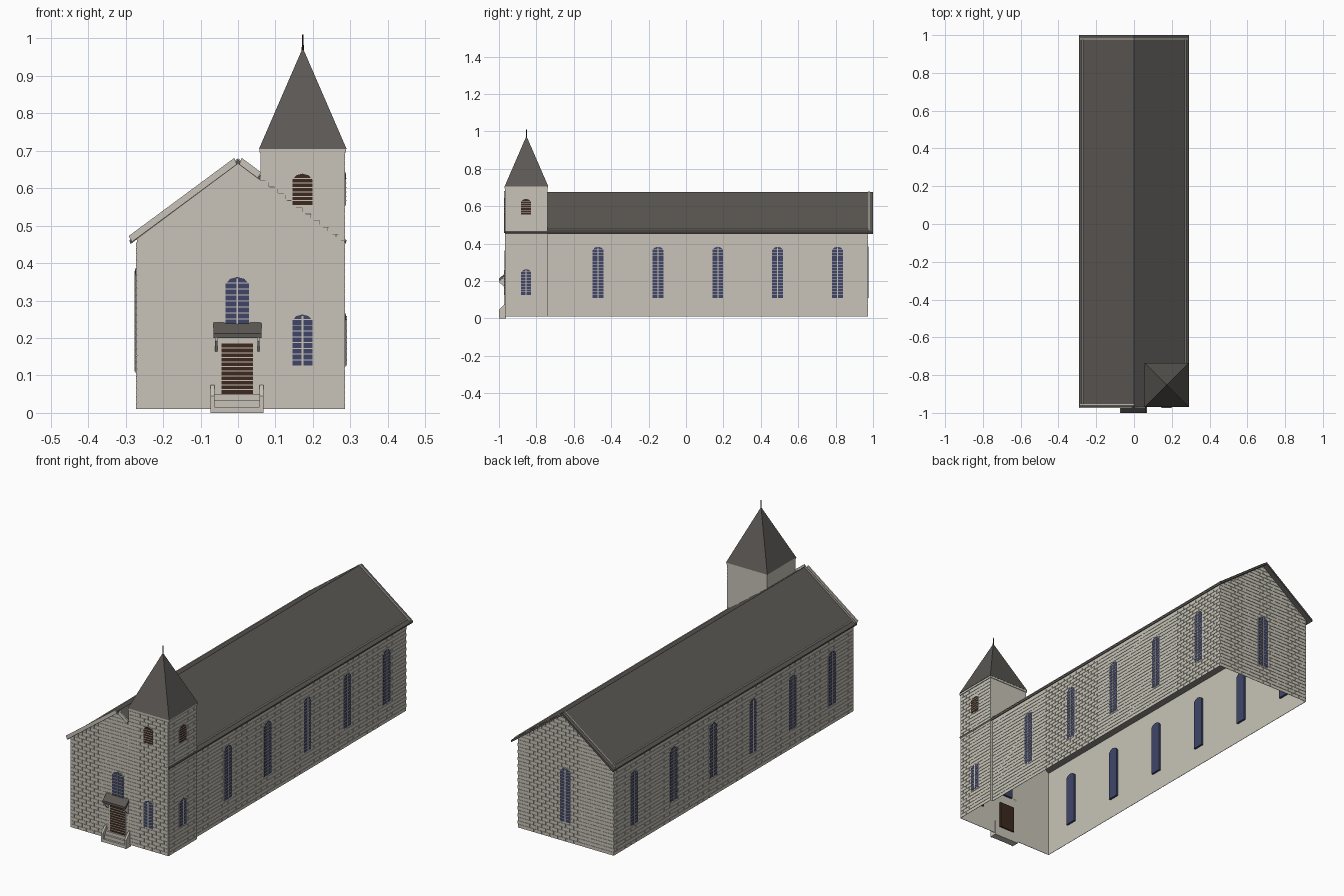
import bpy, bmesh
from mathutils import Vector

cube = bpy.data.objects.get("Cube")
if cube:
    bpy.data.objects.remove(cube, do_unlink=True)


def material(name, rgb):
    m = bpy.data.materials.new(name)
    m.use_nodes = True
    col = (*rgb, 1)
    m.diffuse_color = col
    bsdf = m.node_tree.nodes["Principled BSDF"]
    bsdf.inputs["Base Color"].default_value = col
    bsdf.inputs["Roughness"].default_value = 0.9
    return m


STONE = material("pale stone", (0.58, 0.55, 0.48))
SLATE = material("dark slate", (0.105, 0.097, 0.088))
GLASS = material("blue glass", (0.05, 0.06, 0.14))
WOOD = material("brown wood", (0.045, 0.022, 0.013))

# Wall frames: normal axis, position, outward sign
FRONT, BACK = ("y", -0.965, -1), ("y", 0.97, 1)
LEFT, RIGHT = ("x", 0.27, 1), ("x", -0.27, -1)
TOWER_FRONT, TOWER_SIDE = ("y", -0.967, -1), ("x", 0.284, 1)
ALONG_X, ALONG_Y = ("x", 0, 1), ("y", 0, 1)
RIDGE, SLOPE, BASE = 0.665, 0.74, 0.01


def point(wall, u, z, d):
    axis, pos, sign = wall
    n = pos + sign * d
    return (n, u, z) if axis == "x" else (u, n, z)


def slab(bm, wall, poly, d0, d1):
    """Extrude an outline (u, z) along the wall normal."""
    a = [bm.verts.new(point(wall, u, z, d0)) for u, z in poly]
    b = [bm.verts.new(point(wall, u, z, d1)) for u, z in poly]
    bm.faces.new(a)
    bm.faces.new(b[::-1])
    for i in range(len(a)):
        j = (i + 1) % len(a)
        bm.faces.new((a[i], b[i], b[j], a[j]))


def rect(u0, u1, z0, z1):
    return [(u0, z0), (u1, z0), (u1, z1), (u0, z1)]


def finish(name, bm, mat, recalc=True):
    if recalc:
        bmesh.ops.recalc_face_normals(bm, faces=bm.faces)
    me = bpy.data.meshes.new(name)
    bm.to_mesh(me)
    bm.free()
    me.materials.append(mat)
    ob = bpy.data.objects.new(name, me)
    bpy.context.collection.objects.link(ob)
    return ob


def solid(name, mat, *slabs):
    bm = bmesh.new()
    for s in slabs:
        slab(bm, *s)
    return finish(name, bm, mat)


def sheet(name, wall, poly):
    bm = bmesh.new()
    bm.faces.new([bm.verts.new(point(wall, u, z, 0)) for u, z in poly])
    return finish(name, bm, STONE, False)


def bricks(name, wall, u0, u1, z1, gable=False):
    """Staggered raised courses, trimmed to the roof slope on gables."""
    bm = bmesh.new()
    h, w, gap = 0.018, 0.045, 0.0015
    row, z = 0, BASE
    while z < z1 - gap:
        u = u0 - (w / 2 if row % 2 else 0)
        while u < u1 - gap:
            a, b = max(u, u0), min(u + w - gap, u1)
            if b > a:
                slab(bm, wall, rect(a, b, z, min(z + h - gap, z1)), 0, 0.002)
            u += w
        z += h
        row += 1
    if gable:
        for side in (-1, 1):
            bmesh.ops.bisect_plane(
                bm, geom=bm.verts[:] + bm.edges[:] + bm.faces[:],
                plane_co=(0, 0, RIDGE), plane_no=Vector((side * SLOPE, 0, 1)).normalized(),
                clear_outer=True)
    return finish(name, bm, STONE)


# Walls
eave = RIDGE - SLOPE * 0.27
gable = [(-0.27, BASE), (0.27, BASE), (0.27, eave), (0, RIDGE), (-0.27, eave)]
sheet("front_wall", FRONT, gable)
sheet("back_wall", BACK, gable)
sheet("right_wall", RIGHT, rect(-0.965, 0.97, BASE, eave))
sheet("left_wall", LEFT, rect(-0.74, 0.97, BASE, eave))
bricks("front_bricks", FRONT, -0.27, 0.06, RIDGE, True)
bricks("back_bricks", BACK, -0.27, 0.27, RIDGE, True)
bricks("right_bricks", RIGHT, -0.965, 0.97, 0.455)
bricks("left_bricks", LEFT, -0.74, 0.97, 0.455)

# Tower: inner sides start under the roof
sheet("tower_front", TOWER_FRONT, rect(0.06, 0.284, BASE, 0.705))
sheet("tower_side", TOWER_SIDE, rect(-0.967, -0.74, BASE, 0.705))
sheet("tower_back", ("y", -0.74, 1), rect(0.06, 0.284, 0.44, 0.705))
sheet("tower_inner_side", ("x", 0.06, -1), rect(-0.967, -0.74, 0.6, 0.705))
sheet("tower_return", ("y", -0.74, 1), rect(0.27, 0.284, BASE, 0.44))
bricks("tower_front_bricks", TOWER_FRONT, 0.06, 0.284, 0.695)
bricks("tower_side_bricks", TOWER_SIDE, -0.967, -0.74, 0.695)
solid("tower_cornice", STONE, (ALONG_Y, rect(0.058, 0.288, 0.695, 0.705), -0.97, -0.737))

# Spire
bm = bmesh.new()
bmesh.ops.create_cone(bm, cap_ends=True, segments=4, radius1=0.117 * 2 ** 0.5, radius2=0, depth=0.27)
spire = finish("spire_roof", bm, SLATE)
spire.location = (0.173, -0.853, 0.84)
spire.rotation_euler.z = 0.7853982
bm = bmesh.new()
bmesh.ops.create_cone(bm, cap_ends=True, segments=8, radius1=0.003, radius2=0.002, depth=0.045)
finish("spire_rod", bm, WOOD).location = (0.173, -0.853, 0.988)

# Main roof with its pale edge strips
for label, s in (("right", -1), ("left", 1)):
    roof = [(0, RIDGE), (0, 0.676), (s * 0.29, 0.461), (s * 0.287, 0.451)]
    solid(label + "_roof", SLATE, (ALONG_Y, roof, -0.968, 1.0))
    end = 0.29 if s < 0 else 0.06
    board = [(s * 0.003, 0.664), (s * 0.01, 0.681), (s * (end + 0.002), 0.681 - SLOPE * (end - 0.008)),
             (s * (end - 0.007), 0.664 - SLOPE * (end - 0.01))]
    solid(label + "_rake_board", STONE, (ALONG_Y, board, -0.974, -0.967))
    strip = [(0, 0.674), (0, 0.680), (s * 0.285, 0.469), (s * 0.285, 0.463)]
    solid(label + "_rake_strips", STONE, (ALONG_Y, strip, 0.977, 0.982),
          *([(ALONG_Y, strip, -0.959, -0.954)] if s < 0 else []))
    x0, x1 = sorted((s * 0.27, s * 0.275))
    solid(label + "_eave_strip", STONE,
          (ALONG_Y, rect(x0, x1, 0.468, 0.478), -0.954 if s < 0 else -0.737, 0.977))


def arch(u, w, z0, z1):
    h = w / 2
    return [(u - h, z0), (u + h, z0), (u + h, z1 - 0.3 * w), (u + 0.6 * h, z1 - 0.08 * w),
            (u, z1), (u - 0.6 * h, z1 - 0.08 * w), (u - h, z1 - 0.3 * w)]


def window(name, wall, u, w, z0, z1, mat=GLASS, arched=True):
    """Pane through the wall with a pale frame, mullion and bars."""
    outline = arch(u, w, z0, z1) if arched else rect(u - w / 2, u + w / 2, z0, z1)
    rim = arch(u, w + 0.005, z0 - 0.003, z1 + 0.004) if arched else rect(
        u - w / 2 - 0.003, u + w / 2 + 0.003, z0, z1 + 0.003)
    solid(name + "_frame", STONE, (wall, rim, 0.0, 0.0035))
    solid(name + "_pane", mat, (wall, outline, -0.01, 0.0045))
    bars = []
    top = z1 - 0.25 * w if arched else z1
    count = max(3, round((top - z0) / (0.016 if mat == GLASS else 0.0125)))
    for i in range(1, count + (1 if arched else 0)):
        z = z0 + (top - z0) * i / count
        bars.append((wall, rect(u - w / 2, u + w / 2, z - 0.0013, z + 0.0013), 0.004, 0.006))
    if mat == GLASS:
        bars.append((wall, rect(u - 0.0025, u + 0.0025, z0, z1 - 0.004), 0.004, 0.0065))
    solid(name + "_bars", STONE, *bars)


# Windows and door
for i in range(6):
    y = 0.81 - 0.32 * i
    window(f"right_window_{i + 1}", RIGHT, y, 0.058, 0.11, 0.383)
    if i < 5:
        window(f"left_window_{i + 1}", LEFT, y, 0.058, 0.11, 0.383)
window("back_window", BACK, 0, 0.058, 0.11, 0.383)
window("front_window", FRONT, -0.002, 0.064, 0.235, 0.363)
for label, wall, u in (("tower_front", TOWER_FRONT, 0.172), ("tower_side", TOWER_SIDE, -0.855)):
    window(label + "_window", wall, u, 0.054, 0.126, 0.263)
    window(label + "_louvre", wall, u, 0.054, 0.555, 0.639, WOOD)
window("door", FRONT, -0.002, 0.084, 0.05, 0.185, WOOD, False)

# Porch canopy on brackets
solid("porch_canopy", SLATE,
      (ALONG_X, [(-1.0, 0.2), (-0.965, 0.228), (-0.965, 0.243), (-1.0, 0.212)], -0.066, 0.063))
solid("porch_brackets", STONE, *[
    (ALONG_X, [(-0.965, 0.162), (-0.965, 0.225), (-0.998, 0.2), (-0.998, 0.192)], x - 0.003, x + 0.003)
    for x in (-0.058, 0.055)])

# Entrance steps between side walls
solid("steps", STONE, *[
    (ALONG_Y, rect(-0.063, 0.059, 0, z), y, -0.962)
    for y, z in ((-0.998, 0.016), (-0.988, 0.033), (-0.978, 0.05))])
solid("step_sides", STONE, *[
    (ALONG_X, [(-1.0, 0), (-0.962, 0), (-0.962, 0.075), (-0.972, 0.075), (-1.0, 0.045)], x, x + 0.01)
    for x in (-0.073, 0.058)])
